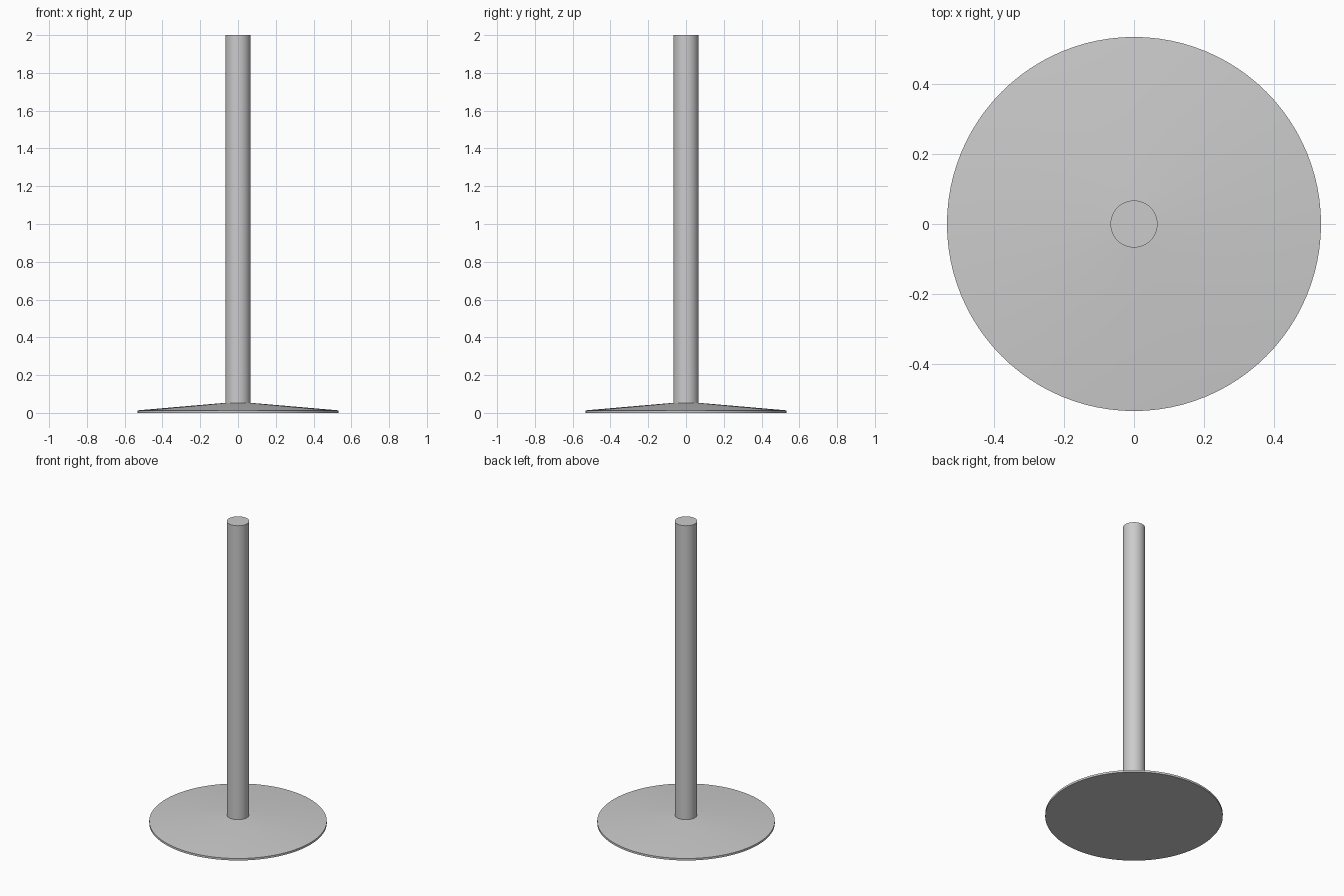
import bpy
import bmesh
import math

if "Cube" in bpy.data.objects:
    bpy.data.objects.remove(bpy.data.objects["Cube"])

SIDES = 96


def lathe(name, profile):
    """Revolve a closed (radius, z) profile, starting and ending on the axis."""
    bm = bmesh.new()
    rings = []
    for r, z in profile:
        rings.append([bm.verts.new((r * math.cos(2 * math.pi * i / SIDES),
                                    r * math.sin(2 * math.pi * i / SIDES), z))
                      for i in range(SIDES)])
    for low, high in zip(rings, rings[1:]):
        for i in range(SIDES):
            j = (i + 1) % SIDES
            bm.faces.new((low[i], low[j], high[j], high[i]))
    bm.faces.new(list(reversed(rings[0])))
    bm.faces.new(rings[-1])
    mesh = bpy.data.meshes.new(name)
    bm.to_mesh(mesh)
    bm.free()
    obj = bpy.data.objects.new(name, mesh)
    bpy.context.collection.objects.link(obj)
    bpy.ops.object.select_all(action='DESELECT')
    obj.select_set(True)
    bpy.context.view_layer.objects.active = obj
    # Only the slope-to-rim and cap edges stay sharp
    bpy.ops.object.shade_smooth_by_angle(angle=math.radians(30))
    return obj


# Weighted base: thin rim, then a shallow cone rising to the pole
lathe("base", [(0.533, 0.0), (0.533, 0.0133), (0.067, 0.0533)])

# Upright pole, seated slightly into the base
lathe("pole", [(0.067, 0.045), (0.067, 2.0)])
